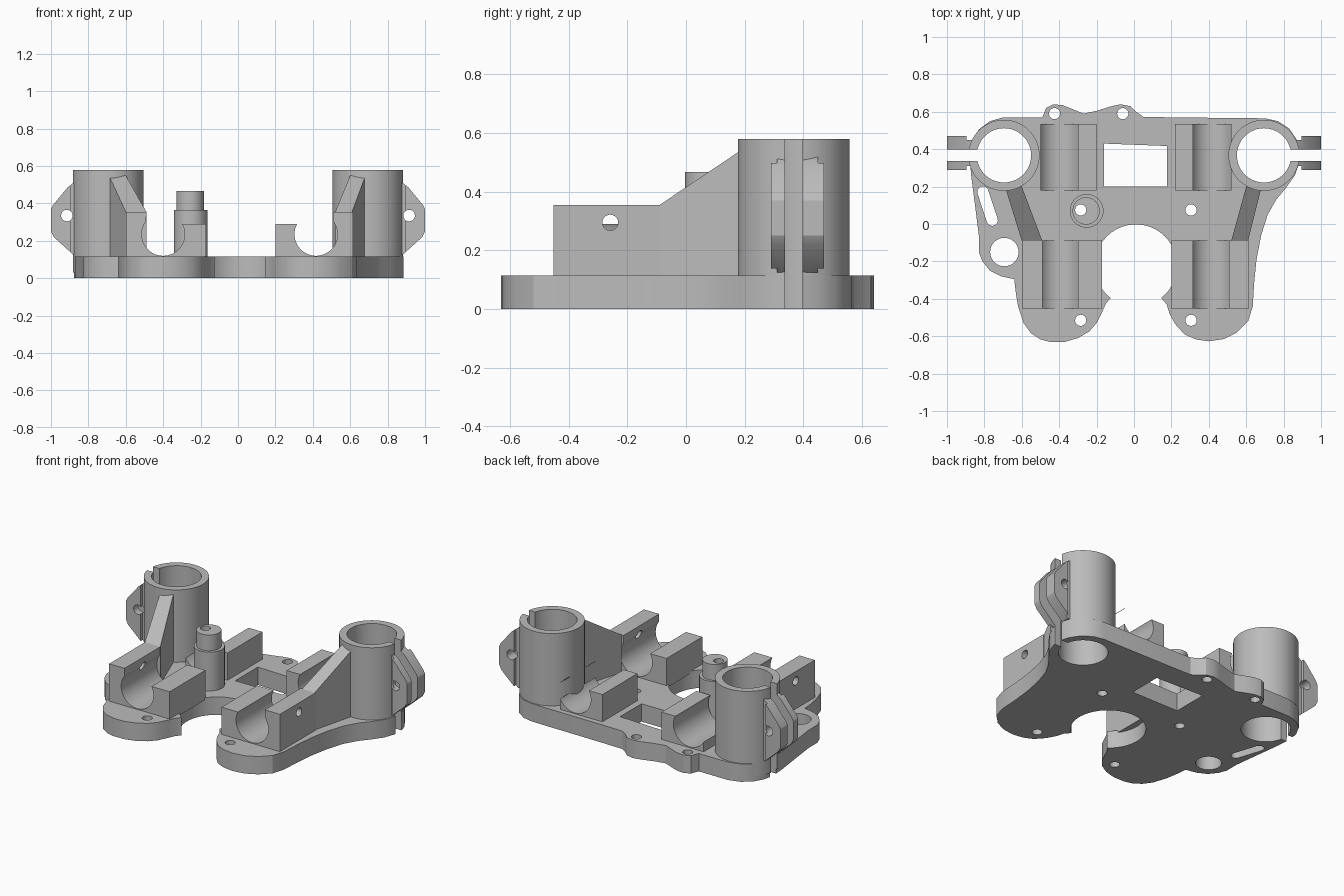
import bpy, bmesh, math

if "Cube" in bpy.data.objects:
    bpy.data.objects.remove(bpy.data.objects["Cube"])

grey = bpy.data.materials.new("plain grey")
grey.diffuse_color = (0.5, 0.5, 0.5, 1)
grey.use_nodes = True
grey.node_tree.nodes["Principled BSDF"].inputs["Base Color"].default_value = grey.diffuse_color


def prism(name, pts, lo, hi, axis="z"):
    """Extrude a closed 2D profile along an axis (x: y,z  y: x,z  z: x,y)."""
    place = {"x": lambda p, d: (d, p[0], p[1]),
             "y": lambda p, d: (p[0], d, p[1]),
             "z": lambda p, d: (p[0], p[1], d)}[axis]
    bm = bmesh.new()
    a = [bm.verts.new(place(p, lo)) for p in pts]
    b = [bm.verts.new(place(p, hi)) for p in pts]
    bm.faces.new(a)
    bm.faces.new(b)
    for i in range(len(pts)):
        j = (i + 1) % len(pts)
        bm.faces.new((a[i], a[j], b[j], b[i]))
    bmesh.ops.recalc_face_normals(bm, faces=bm.faces)
    me = bpy.data.meshes.new(name)
    bm.to_mesh(me)
    bm.free()
    me.materials.append(grey)
    ob = bpy.data.objects.new(name, me)
    bpy.context.collection.objects.link(ob)
    return ob


def rect(x0, x1, y0, y1):
    return [(x0, y0), (x1, y0), (x1, y1), (x0, y1)]


def arc(cx, cy, r, a0=0, a1=360, n=40):
    full = abs(a1 - a0) == 360
    return [(cx + r * math.cos(t), cy + r * math.sin(t)) for t in
            (math.radians(a0 + (a1 - a0) * i / (n if full else n - 1)) for i in range(n))]


def boolean(ob, other, op="DIFFERENCE"):
    other.hide_render = True
    m = ob.modifiers.new("bool", "BOOLEAN")
    m.operation, m.solver, m.object = op, "EXACT", other
    bpy.context.view_layer.objects.active = ob
    bpy.ops.object.modifier_apply(modifier=m.name)
    bpy.data.objects.remove(other)


def cut(ob, pts, lo, hi, axis="z"):
    boolean(ob, prism("cutter", pts, lo, hi, axis))


T = 0.115                     # plate thickness
TX, TY = 0.695, 0.367         # clamp tower centres
SLIT = (0.337, 0.397)

# Base plate outline, front left lobe onwards
outline = [(-0.62, -0.44), (-0.59, -0.53), (-0.55, -0.585), (-0.50, -0.617), (-0.45, -0.63),
           (-0.37, -0.63), (-0.30, -0.61), (-0.24, -0.575), (-0.20, -0.53), (-0.17, -0.47),
           (-0.15, -0.425)]
outline += arc(0.01, -0.222, 0.22, 232, -52, 36)
outline += [(0.175, -0.43), (0.19, -0.48), (0.22, -0.535), (0.27, -0.59), (0.33, -0.617),
            (0.40, -0.627), (0.48, -0.615), (0.55, -0.58), (0.61, -0.52), (0.635, -0.44),
            (0.642, -0.32), (0.655, -0.19), (0.68, -0.06), (0.715, 0.05), (0.76, 0.13),
            (0.81, 0.19), (0.86, 0.26), (0.885, 0.33), (0.888, 0.39), (0.87, 0.45),
            (0.83, 0.51), (0.77, 0.55), (0.70, 0.565), (0.20, 0.57), (0.05, 0.573),
            (0.01, 0.60), (-0.02, 0.63), (-0.07, 0.64), (-0.12, 0.63), (-0.20, 0.605),
            (-0.27, 0.59), (-0.33, 0.615), (-0.38, 0.635), (-0.43, 0.64), (-0.47, 0.62),
            (-0.49, 0.57), (-0.70, 0.57), (-0.77, 0.55), (-0.83, 0.505), (-0.865, 0.44),
            (-0.878, 0.38), (-0.872, 0.27), (-0.85, 0.10), (-0.83, -0.06), (-0.83, -0.15),
            (-0.81, -0.20), (-0.77, -0.25), (-0.71, -0.28), (-0.64, -0.295), (-0.633, -0.36)]
plate = prism("base_plate", outline, 0, T)
cut(plate, [(-0.16, 0.2), (0.177, 0.2), (0.177, 0.417), (-0.16, 0.43)], -1, 1)
for x, y in ((-0.285, 0.075), (0.305, 0.075), (-0.285, -0.515), (0.305, -0.515),
             (-0.425, 0.59), (-0.06, 0.59)):
    cut(plate, arc(x, y, 0.03, n=20), -1, 1)
cut(plate, arc(-0.693, -0.15, 0.076), -1, 1)
# slanted slot
cut(plate, arc(-0.808, 0.172, 0.03, 15, 195, 10) + arc(-0.758, 0.02, 0.03, 195, 375, 10), -1, 1)

parts = [plate]
for side, s in (("left", -1), ("right", 1)):
    tx = s * TX
    # Clamp tower with bolt ears, bore and slit
    tower = prism(side + "_clamp_tower", arc(tx, TY, 0.19, n=64), 0.03, 0.58)
    ear = [(s * x, z) for x, z in ((0.80, 0.56), (0.88, 0.51), (0.91, 0.487), (0.99, 0.39),
                                   (1.0, 0.37), (1.0, 0.25), (0.985, 0.22), (0.88, 0.125),
                                   (0.80, 0.125))]
    ears = prism("ears", ear, 0.29, 0.47, "y")
    # narrow the ears where they meet the tower
    for y0, y1 in ((0.27, 0.31), (0.45, 0.49)):
        cut(ears, rect(*sorted((s * 0.7, s * 0.895)), y0, y1), -1, 1)
    boolean(tower, ears, "UNION")
    slit = rect(*sorted((s * 0.70, s * 1.1)), *SLIT)
    for ob in (tower, plate):
        cut(ob, arc(tx, TY, 0.145, n=64), -1, 1)
        cut(ob, slit, -1, 1)
    cut(tower, arc(s * 0.915, 0.335, 0.031, n=20), 0, 1, "y")
    parts.append(tower)

    # Bearing cradles: tall outer wall, low inner wall, round channel between
    cx = -0.40 if s < 0 else 0.417
    front = (-0.60, -0.17) if s < 0 else (0.20, 0.615)
    back = (-0.50, -0.20) if s < 0 else (0.22, 0.52)
    for end, (x0, x1), y0, y1, tall in (("front", front, -0.452, -0.088, 0.355),
                                        ("back", back, 0.18, 0.535, 0.29)):
        lz, rz = (tall, 0.29) if s < 0 else (0.29, tall)
        prof = [(x0, 0.10), (x1, 0.10), (x1, rz), (cx, rz), (cx, lz), (x0, lz)]
        if abs(lz - rz) < 0.001:
            prof = rect(x0, x1, 0.10, rz)
        cradle = prism(f"{side}_{end}_bearing_cradle", prof, y0, y1, "y")
        gap = [(cx - 0.09, 0.5), (cx + 0.09, 0.5)]
        channel = arc(cx, 0.235, 0.115, 38, -218, 40)
        cut(cradle, channel + gap, -1, 1, "y")
        if end == "front":
            cut(cradle, arc(-0.258, 0.295, 0.027, n=20),
                *sorted((s * 0.45, s * 0.8)), "x")
        parts.append(cradle)

    # Slanted rib from the front cradle up to the tower
    foot = (-0.60, -0.49) if s < 0 else (0.52, 0.61)
    head = (-0.69, -0.60) if s < 0 else (0.60, 0.682)
    rib = prism(side + "_rib", [(foot[0], -0.09), (foot[1], -0.09),
                                (head[1], 0.20), (head[0], 0.20)], 0.10, 0.5)
    for v in rib.data.vertices:
        if v.co.z > 0.3:
            v.co.z = 0.355 if v.co.y < 0 else 0.55
    parts.append(rib)

# Stepped hollow post
post = prism("stepped_post", arc(-0.253, 0.07, 0.09), 0.10, 0.365)
boolean(post, prism("post_top", arc(-0.256, 0.07, 0.073), 0.3, 0.467), "UNION")
cut(post, arc(-0.285, 0.075, 0.03, n=20), -1, 1)
parts.append(post)

# Smooth the curved walls, keep the edges sharp
for ob in parts:
    bpy.ops.object.select_all(action="DESELECT")
    ob.select_set(True)
    bpy.context.view_layer.objects.active = ob
    bpy.ops.object.shade_smooth_by_angle(angle=math.radians(25))
